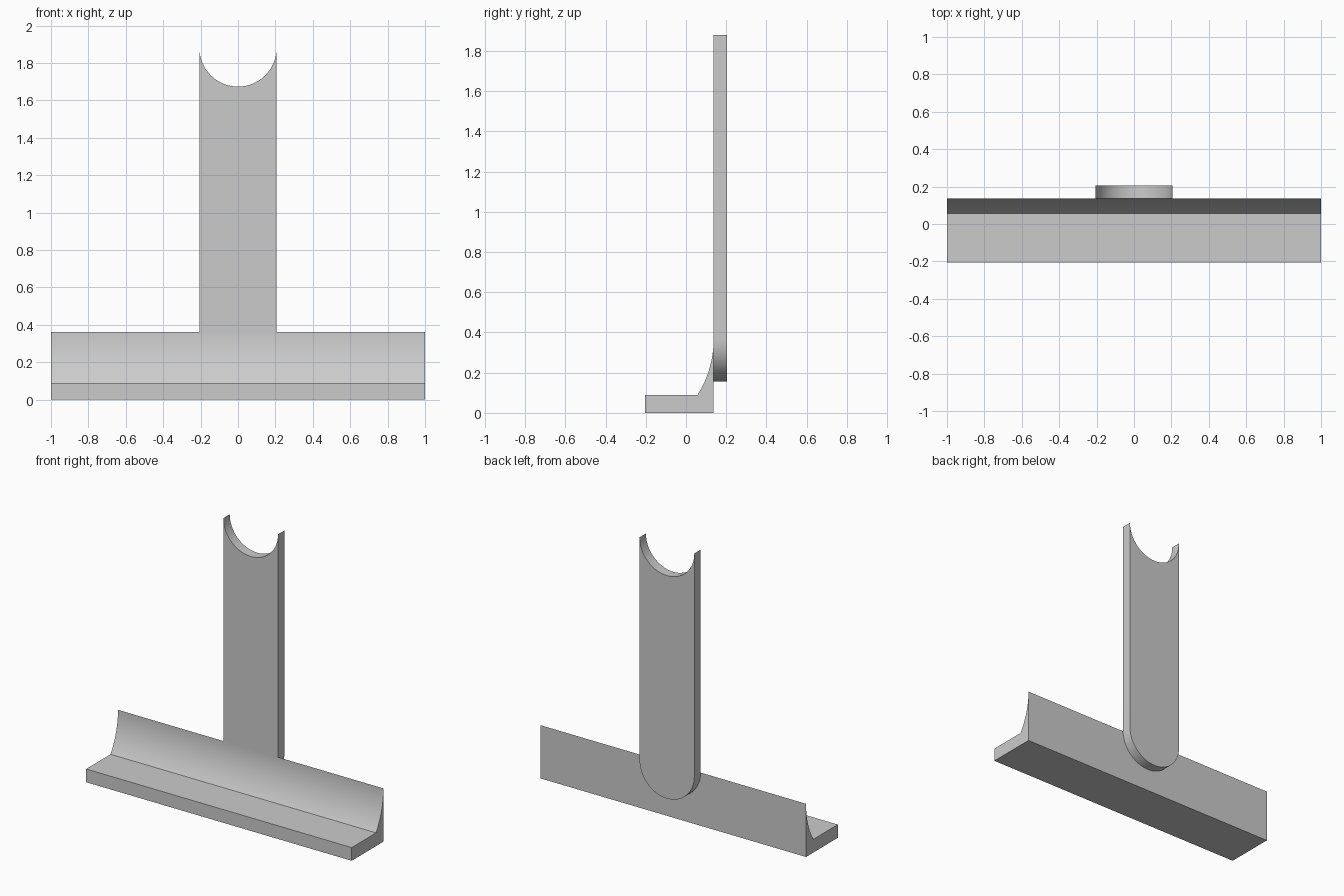
import bpy, bmesh
from math import sin, cos, pi, asin, radians
from mathutils import Vector

cube = bpy.data.objects.get("Cube")
if cube:
    bpy.data.objects.remove(cube, do_unlink=True)

grey = bpy.data.materials.new("plain_grey")
grey.use_nodes = True
colour = (0.6, 0.6, 0.6, 1)
grey.diffuse_color = colour
grey.node_tree.nodes["Principled BSDF"].inputs["Base Color"].default_value = colour


def arc(cu, cv, r, start, end, steps=32):
    angles = [start + (end - start) * i / steps for i in range(steps + 1)]
    return [(cu + r * cos(a), cv + r * sin(a)) for a in angles]


def extrude_profile(name, points, place, direction):
    """Fill an outline and extrude it into a solid."""
    bm = bmesh.new()
    face = bm.faces.new([bm.verts.new(place(u, v)) for u, v in points])
    result = bmesh.ops.extrude_face_region(bm, geom=[face], use_keep_orig=True)
    moved = [g for g in result["geom"] if isinstance(g, bmesh.types.BMVert)]
    bmesh.ops.translate(bm, verts=moved, vec=Vector(direction))
    bmesh.ops.recalc_face_normals(bm, faces=bm.faces)
    mesh = bpy.data.meshes.new(name)
    bm.to_mesh(mesh)
    bm.free()
    mesh.materials.append(grey)
    obj = bpy.data.objects.new(name, mesh)
    bpy.context.collection.objects.link(obj)
    bpy.ops.object.select_all(action="DESELECT")
    obj.select_set(True)
    bpy.context.view_layer.objects.active = obj
    bpy.ops.object.shade_smooth_by_angle(angle=radians(30))
    return obj


front, joint, back = -0.205, 0.137, 0.205
ledge, shoulder, top = 0.09, 0.362, 1.88
half_width = 0.206

# Base rail: flat ledge rising through a hollow curve to a sharp rear edge
drop, run = shoulder - ledge, 0.08
radius = (run ** 2 + drop ** 2) / (2 * run)
cove = arc(joint - radius, shoulder, radius, -asin(drop / radius), 0)
rail = [(joint, 0), (front, 0), (front, ledge)] + cove
extrude_profile("base_rail", rail, lambda u, v: (-1, u, v), (2, 0, 0))

# Upright post: rounded foot and matching half-round notch at the top
foot = arc(0, shoulder, half_width, pi, 2 * pi)
notch = arc(0, top, half_width, 2 * pi, pi)
extrude_profile("upright_post", foot + notch,
                lambda u, v: (u, joint, v), (0, back - joint, 0))
